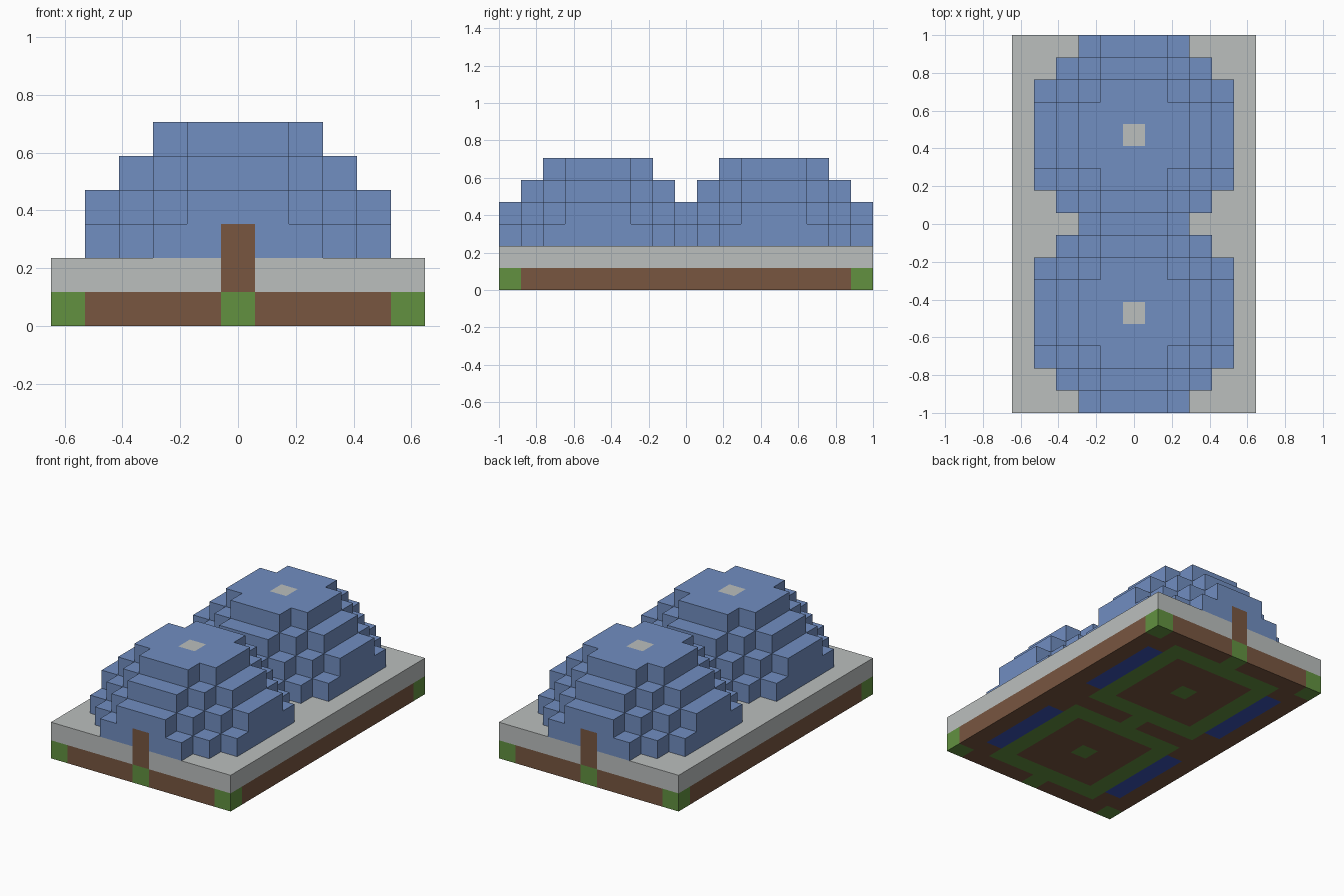
import bpy, bmesh
from mathutils import Vector

if "Cube" in bpy.data.objects:
    bpy.data.objects.remove(bpy.data.objects["Cube"], do_unlink=True)

UNIT = 2 / 17          # edge of one building block
HALF_X, HALF_Y = 5, 8  # plot reaches this many blocks from the middle
DOME_Y = 4             # distance of each dome centre from the middle


def srgb(r, g, b):
    def lin(c):
        c /= 255
        return c / 12.92 if c <= 0.04045 else ((c + 0.055) / 1.055) ** 2.4
    return (lin(r), lin(g), lin(b), 1)


def material(name, colour):
    m = bpy.data.materials.new(name)
    m.use_nodes = True
    m.diffuse_color = colour
    node = next(n for n in m.node_tree.nodes if n.type == 'BSDF_PRINCIPLED')
    node.inputs["Base Color"].default_value = colour
    node.inputs["Roughness"].default_value = 0.9
    return m


MATS = {
    "pale_blue": material("pale_blue", srgb(113, 142, 193)),
    "grey": material("stone_grey", srgb(187, 191, 190)),
    "brown": material("earth_brown", srgb(120, 86, 64)),
    "green": material("leaf_green", srgb(98, 145, 64)),
    "deep_blue": material("deep_blue", srgb(58, 84, 182)),
}


def block_shell(name, cells):
    """Outer skin of a set of unit blocks, given as {(x, y, layer): colour}."""
    names = sorted(set(cells.values()))
    bm = bmesh.new()
    for cell, colour in cells.items():
        centre = Vector(cell) + Vector((0, 0, 0.5))
        for axis in range(3):
            for sign in (-1, 1):
                n = Vector((0, 0, 0))
                n[axis] = sign
                if tuple(int(c + d) for c, d in zip(cell, n)) in cells:
                    continue
                u = Vector((0, 0, 0))
                u[(axis + 1) % 3] = 1
                v = n.cross(u)
                ring = [n + u + v, n - u + v, n - u - v, n + u - v]
                face = bm.faces.new([bm.verts.new((centre + p / 2) * UNIT) for p in ring])
                face.material_index = names.index(colour)
    bmesh.ops.remove_doubles(bm, verts=bm.verts, dist=UNIT / 100)
    mesh = bpy.data.meshes.new(name)
    bm.to_mesh(mesh)
    bm.free()
    for n in names:
        mesh.materials.append(MATS[n])
    obj = bpy.data.objects.new(name, mesh)
    bpy.context.collection.objects.link(obj)
    return obj


def foundation_colour(x, y):
    a, b = abs(x), abs(abs(y) - DOME_Y)
    if a == HALF_X and abs(y) == HALF_Y:
        return "green"                      # corner posts
    if a == 0 and (b == 0 or b == 4):
        return "green"                      # dome centres and doorsteps
    if max(a, b) == 3:
        return "green"                      # square ring under each dome
    if a == 4 and b <= 2:
        return "deep_blue"                  # side strips
    return "brown"


def is_door(x, y):
    return x == 0 and abs(y) == HALF_Y


plot = [(x, y) for x in range(-HALF_X, HALF_X + 1) for y in range(-HALF_Y, HALF_Y + 1)]

# Foundation and stone floor
block_shell("foundation", {(x, y, 0): foundation_colour(x, y) for x, y in plot})
block_shell("stone_floor", {(x, y, 1): "brown" if is_door(x, y) else "grey" for x, y in plot})

# Two joined stepped domes, with doors at both ends and a stone cap block on each
domes = {}
for x, y in plot:
    for h in range(1, 5):
        if x * x + (abs(y) - DOME_Y) ** 2 + h * h > 21:
            continue
        colour = "pale_blue"
        if h == 1 and is_door(x, y):
            colour = "brown"
        elif h == 4 and x == 0 and abs(y) == DOME_Y:
            colour = "grey"
        domes[(x, y, h + 1)] = colour
block_shell("twin_domes", domes)
